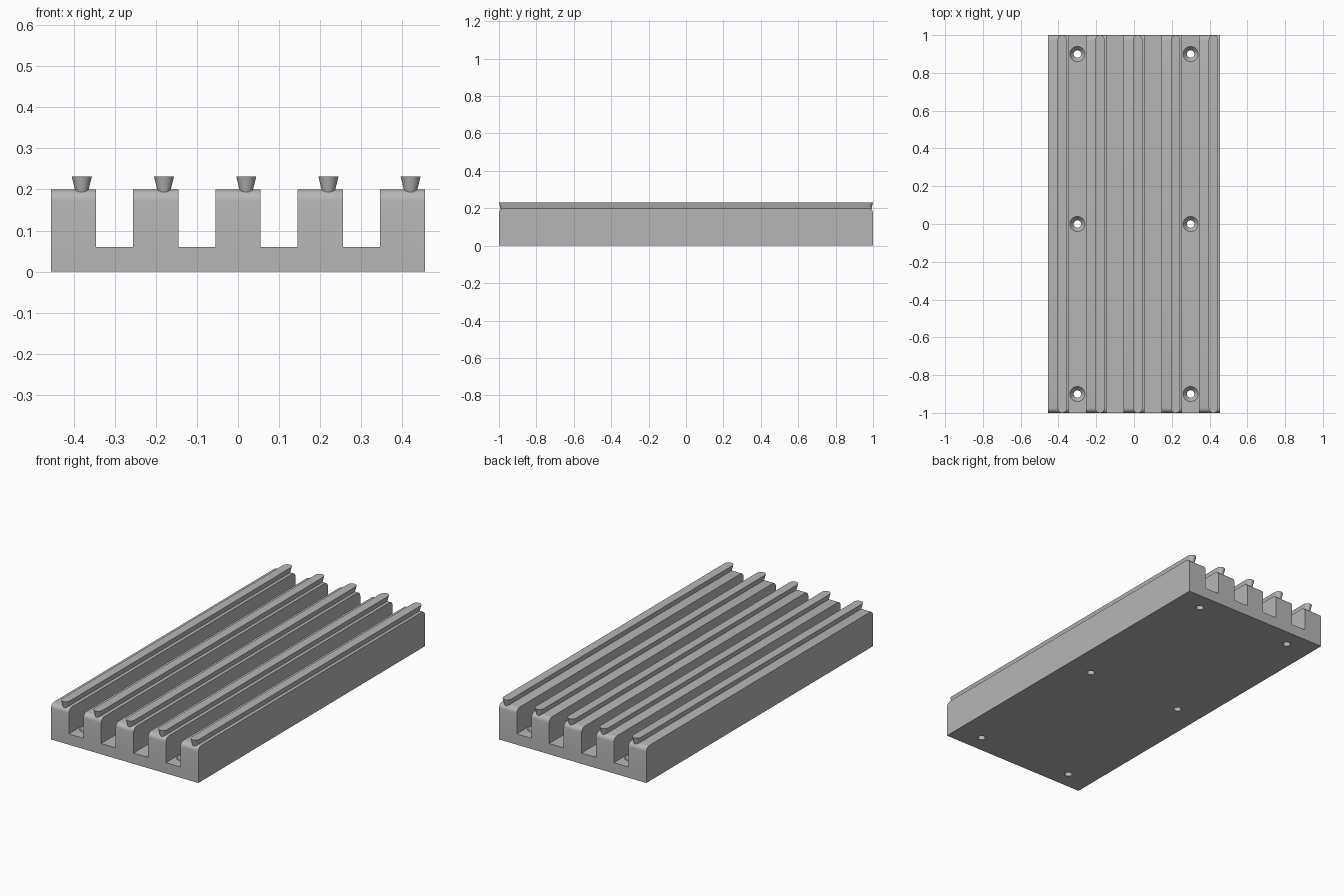
import bpy, bmesh
from math import pi, sin, cos

if "Cube" in bpy.data.objects:
    bpy.data.objects.remove(bpy.data.objects["Cube"], do_unlink=True)

LENGTH, HALF = 2.0, 0.455
FLOOR, TOP = 0.06, 0.2
RIBS = [-0.4, -0.2, 0.0, 0.2, 0.4]
RIB_HALF = 0.055

grey = bpy.data.materials.new("plain grey")
grey.use_nodes = True
colour = (0.47, 0.47, 0.47, 1)
grey.diffuse_color = colour
grey.node_tree.nodes["Principled BSDF"].inputs["Base Color"].default_value = colour


def make_object(name, bm):
    bmesh.ops.recalc_face_normals(bm, faces=bm.faces)
    mesh = bpy.data.meshes.new(name)
    bm.to_mesh(mesh)
    bm.free()
    obj = bpy.data.objects.new(name, mesh)
    mesh.materials.append(grey)
    bpy.context.collection.objects.link(obj)
    return obj


def smooth(obj):
    bpy.ops.object.select_all(action="DESELECT")
    obj.select_set(True)
    bpy.context.view_layer.objects.active = obj
    bpy.ops.object.shade_smooth_by_angle(angle=pi / 6)


def loft(bm, rings):
    """Skin a stack of equal-sized closed rings and cap both ends."""
    loops = [[bm.verts.new(p) for p in ring] for ring in rings]
    n = len(loops[0])
    for a, b in zip(loops, loops[1:]):
        for i in range(n):
            j = (i + 1) % n
            bm.faces.new((a[i], a[j], b[j], b[i]))
    bm.faces.new(loops[0])
    bm.faces.new(loops[-1])


# Ribbed body: comb profile extruded along y
profile = [(-HALF, 0)]
for x in RIBS:
    left, right = x - RIB_HALF, x + RIB_HALF
    if x != RIBS[0]:
        profile.append((left, FLOOR))
    profile += [(left, TOP), (right, TOP)]
    if x != RIBS[-1]:
        profile.append((right, FLOOR))
profile.append((HALF, 0))
bm = bmesh.new()
loft(bm, [[(x, y, z) for x, z in profile] for y in (-LENGTH / 2, LENGTH / 2)])

# Rounded top edge at both ends of every rib
ends = [e for e in bm.edges
        if all(v.co.z > TOP - 0.001 for v in e.verts)
        and abs(e.verts[0].co.y - e.verts[1].co.y) < 0.001]
bmesh.ops.bevel(bm, geom=ends, offset=0.027, offset_type="OFFSET",
                segments=6, profile=0.5, affect="EDGES")
body = make_object("ribbed_body", bm)

# Countersunk screw holes in the outer channels
bm = bmesh.new()
for hx in (-0.3, 0.3):
    for hy in (-0.9, 0, 0.9):
        steps = [(0.02, -0.02), (0.02, 0.035), (0.04, FLOOR), (0.04, 0.1)]
        loft(bm, [[(hx + r * cos(i * pi / 16), hy + r * sin(i * pi / 16), z)
                   for i in range(32)] for r, z in steps])
cutter = make_object("hole_cutter", bm)
cut = body.modifiers.new("screw holes", "BOOLEAN")
cut.operation, cut.solver, cut.object = "DIFFERENCE", "EXACT", cutter
bpy.ops.object.select_all(action="DESELECT")
body.select_set(True)
bpy.context.view_layer.objects.active = body
bpy.ops.object.modifier_apply(modifier=cut.name)
bpy.data.objects.remove(cutter, do_unlink=True)
smooth(body)


# Dovetail rails with rounded, flared ends
def rail_ring(x, r, z, steps=14):
    reach = LENGTH / 2 - 0.0245
    ring = []
    for side in (1, -1):
        for i in range(steps + 1):
            a = i * pi / steps
            ring.append((x + side * r * cos(a), side * (reach + r * sin(a)), z))
    return ring


for number, x in enumerate(RIBS, 1):
    bm = bmesh.new()
    loft(bm, [rail_ring(x + 0.02, r, z) for r, z in ((0.0115, 0.18), (0.0245, 0.232))])
    smooth(make_object(f"dovetail_rail_{number}", bm))
